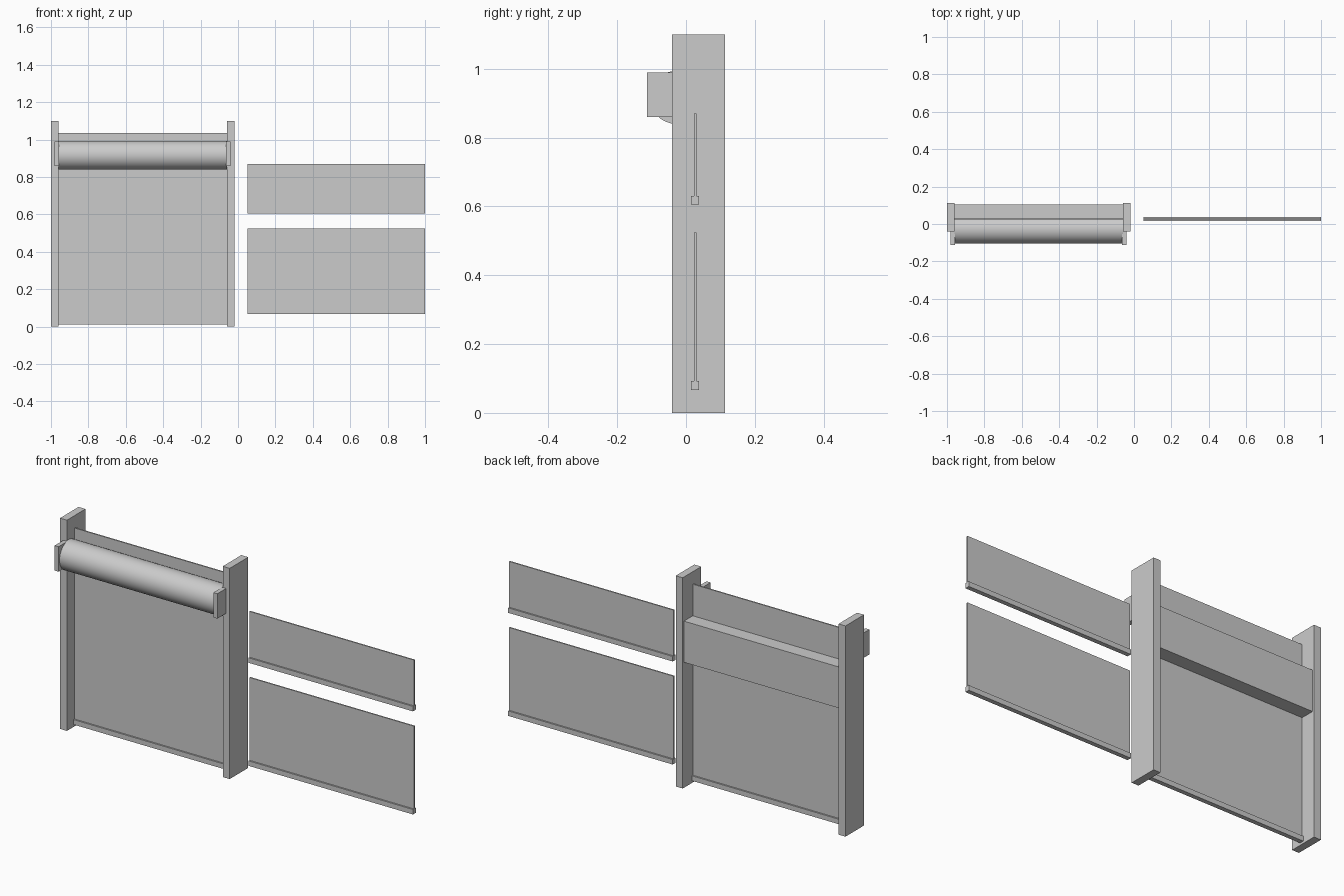
import bpy, bmesh, math

cube = bpy.data.objects.get("Cube")
if cube:
    bpy.data.objects.remove(cube, do_unlink=True)

GREY = (0.6, 0.6, 0.6, 1.0)
metal = bpy.data.materials.new("plain_grey")
metal.use_nodes = True
metal.diffuse_color = GREY
metal.node_tree.nodes["Principled BSDF"].inputs["Base Color"].default_value = GREY


def add_object(name, bm):
    bmesh.ops.recalc_face_normals(bm, faces=bm.faces)
    mesh = bpy.data.meshes.new(name)
    bm.to_mesh(mesh)
    bm.free()
    mesh.materials.append(metal)
    obj = bpy.data.objects.new(name, mesh)
    bpy.context.collection.objects.link(obj)
    return obj


def box(name, x, y, z):
    """Box given by its (low, high) range on each axis."""
    bm = bmesh.new()
    bmesh.ops.create_cube(bm, size=1)
    for v in bm.verts:
        v.co = [r[0] if c < 0 else r[1] for c, r in zip(v.co, (x, y, z))]
    return add_object(name, bm)


def extrude_x(name, profile, x):
    """Closed (y, z) profile extruded along x."""
    bm = bmesh.new()
    face = bm.faces.new([bm.verts.new((x[0], y, z)) for y, z in profile])
    new = bmesh.ops.extrude_face_region(bm, geom=[face])["geom"]
    verts = [g for g in new if isinstance(g, bmesh.types.BMVert)]
    bmesh.ops.translate(bm, verts=verts, vec=(x[1] - x[0], 0, 0))
    return add_object(name, bm)


def curtain(name, x, z):
    """Thin sheet with a bar along its lower edge."""
    box(name + "_sheet", x, (0.023, 0.03), z)
    box(name + "_bottom_bar", x, (0.015, 0.038), (z[0], z[0] + 0.026))


OPENING = (-0.96, -0.06)

# Guide posts and roll brackets on both sides of the opening
for side, post, bracket in (
    ("right", (-1.0, -0.96), (-0.98, -0.957)),
    ("left", (-0.06, -0.02), (-0.063, -0.04)),
):
    box(side + "_post", post, (-0.04, 0.113), (0, 1.1))
    box(side + "_roll_bracket", bracket, (-0.113, -0.04), (0.86, 0.99))

# Main curtain, and the lintel behind it
curtain("main_curtain", OPENING, (0.012, 1.035))
box("lintel", OPENING, (0.03, 0.103), (0.655, 0.87))

# Rolled curtain, flattened where it meets the sheet
cy, cz, radius, back = -0.028, 0.917, 0.077, 0.024
start = math.acos((back - cy) / radius)
steps = 48
angles = [start + (2 * math.pi - 2 * start) * i / steps for i in range(steps + 1)]
roll = extrude_x(
    "curtain_roll",
    [(cy + radius * math.cos(a), cz + radius * math.sin(a)) for a in angles],
    OPENING,
)
bpy.ops.object.select_all(action="DESELECT")
roll.select_set(True)
bpy.context.view_layer.objects.active = roll
bpy.ops.object.shade_smooth_by_angle(angle=math.radians(30))

# Loose curtain sections standing beside the frame
curtain("upper_section", (0.05, 1.0), (0.605, 0.87))
curtain("lower_section", (0.05, 1.0), (0.067, 0.525))
